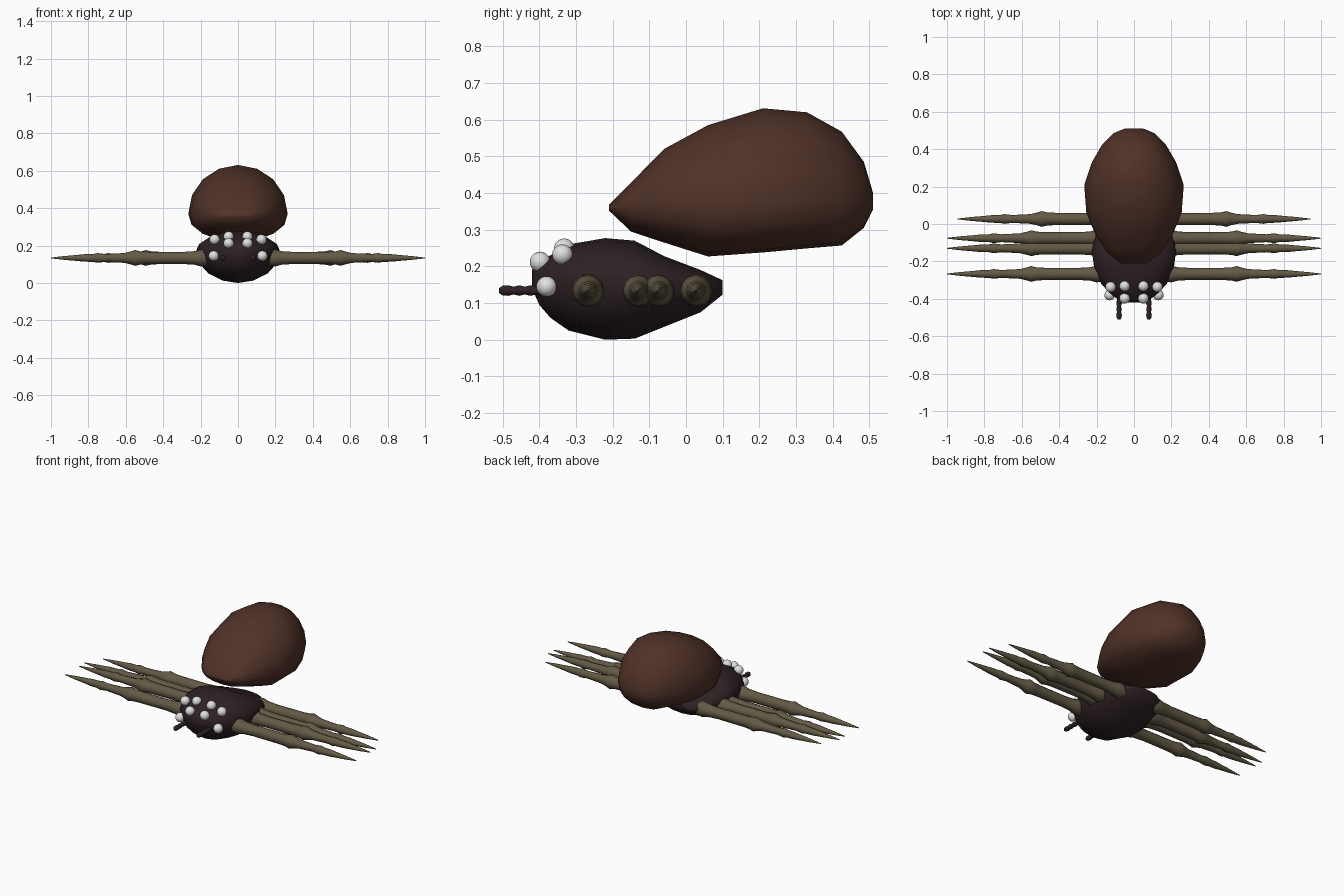
import bpy, bmesh, math
from mathutils import Vector

if "Cube" in bpy.data.objects:
    bpy.data.objects.remove(bpy.data.objects["Cube"])


def material(name, rgb):
    m = bpy.data.materials.new(name)
    m.diffuse_color = (*rgb, 1)
    m.use_nodes = True
    m.node_tree.nodes["Principled BSDF"].inputs["Base Color"].default_value = m.diffuse_color
    return m


BROWN = material("brown", (0.080, 0.032, 0.021))
DARK = material("dark_plum", (0.027, 0.015, 0.017))
OLIVE = material("olive", (0.125, 0.103, 0.060))
WHITE = material("eye_white", (0.75, 0.75, 0.75))


def skin(name, rings, mat, angle=60):
    """Join a list of point rings into a closed smooth skin."""
    bm = bmesh.new()
    loops = [[bm.verts.new(p) for p in ring] for ring in rings]
    n = len(loops[0])
    for a, b in zip(loops, loops[1:]):
        for i in range(n):
            j = (i + 1) % n
            bm.faces.new((a[i], a[j], b[j], b[i]))
    bm.faces.new(loops[0])
    bm.faces.new(loops[-1])
    bmesh.ops.recalc_face_normals(bm, faces=bm.faces)
    me = bpy.data.meshes.new(name)
    bm.to_mesh(me)
    bm.free()
    me.materials.append(mat)
    me.shade_smooth()
    me.set_sharp_from_angle(angle=math.radians(angle))
    ob = bpy.data.objects.new(name, me)
    bpy.context.collection.objects.link(ob)
    return ob


def hull(name, sections, mat, low_power=1.0, n=16):
    """Sections along y: (y, bottom, widest height, top, half width)."""
    rings = []
    for y, lo, mid, hi, w in sections:
        ring = []
        for i in range(n):
            a = math.tau * i / n
            c, s = math.cos(a), math.sin(a)
            if s < -1e-6:
                x = math.copysign(abs(c) ** low_power, c) * w
                z = mid - abs(s) ** low_power * (mid - lo)
            else:
                x, z = c * w, mid + s * (hi - mid)
            ring.append((x, y, z))
        rings.append(ring)
    return skin(name, rings, mat)


def lathe(name, profile, origin, axis, mat, n=12):
    """Turn (distance, radius) points around an axis."""
    axis = Vector(axis)
    up = Vector((0, 0, 1))
    side = axis.cross(up)
    rings = []
    for d, r in profile:
        rings.append([Vector(origin) + axis * d
                      + (up * math.sin(math.tau * i / n) + side * math.cos(math.tau * i / n)) * r
                      for i in range(n)])
    return skin(name, rings, mat)


# abdomen, raised over the back of the body
hull("abdomen", [
    (-0.21, 0.352, 0.36, 0.368, 0.07),
    (-0.15, 0.295, 0.36, 0.428, 0.145),
    (-0.06, 0.265, 0.37, 0.52, 0.205),
    (0.06, 0.227, 0.37, 0.585, 0.255),
    (0.21, 0.238, 0.37, 0.631, 0.266),
    (0.33, 0.249, 0.375, 0.62, 0.225),
    (0.425, 0.257, 0.38, 0.567, 0.17),
    (0.485, 0.305, 0.38, 0.485, 0.11),
    (0.51, 0.355, 0.378, 0.40, 0.05)], BROWN, 0.85)

# head and thorax
hull("body", [
    (-0.42, 0.14, 0.165, 0.19, 0.04),
    (-0.40, 0.095, 0.165, 0.21, 0.09),
    (-0.37, 0.06, 0.165, 0.23, 0.13),
    (-0.32, 0.025, 0.165, 0.26, 0.175),
    (-0.22, 0.0, 0.17, 0.277, 0.215),
    (-0.14, 0.003, 0.17, 0.27, 0.225),
    (-0.06, 0.035, 0.165, 0.228, 0.21),
    (0.04, 0.075, 0.145, 0.19, 0.165),
    (0.10, 0.123, 0.142, 0.162, 0.09)], DARK)

# jointed legs; the rear pair sits slightly further in
LEG = [(0.12, 0.03), (0.17, 0.042), (0.20, 0.045), (0.235, 0.036), (0.30, 0.032),
       (0.48, 0.033), (0.52, 0.035), (0.55, 0.042), (0.575, 0.034), (0.61, 0.026),
       (0.71, 0.021), (0.75, 0.026), (0.775, 0.021), (0.82, 0.020), (0.86, 0.016),
       (0.93, 0.010), (1.0, 0.002)]
for side, label in ((-1, "left"), (1, "right")):
    for k, (y, shift) in enumerate(((-0.267, 0), (-0.130, 0), (-0.076, 0), (0.027, 0.057))):
        lathe(f"{label}_leg_{k + 1}", [(d - shift, r) for d, r in LEG],
              (0, y, 0.134), (side, 0, 0), OLIVE)

    # segmented feelers
    feeler = [(0.36, 0.012), (0.41, 0.012), (0.425, 0.015), (0.44, 0.011), (0.455, 0.015),
              (0.47, 0.011), (0.485, 0.015), (0.50, 0.014), (0.51, 0.007)]
    lathe(f"{label}_feeler", feeler, (side * 0.08, 0, 0.134), (0, -1, 0), DARK, 10)

    # four eyes on each side
    for k, (x, y, z) in enumerate(((0.13, -0.38, 0.145), (0.05, -0.398, 0.212),
                                   (0.05, -0.332, 0.248), (0.125, -0.337, 0.232))):
        r = 0.028
        arc = [(-r * math.cos(math.pi * i / 10), max(r * math.sin(math.pi * i / 10), 0.001))
               for i in range(11)]
        lathe(f"{label}_eye_{k + 1}", arc, (side * x, y, z), (0, -1, 0), WHITE, 16)
